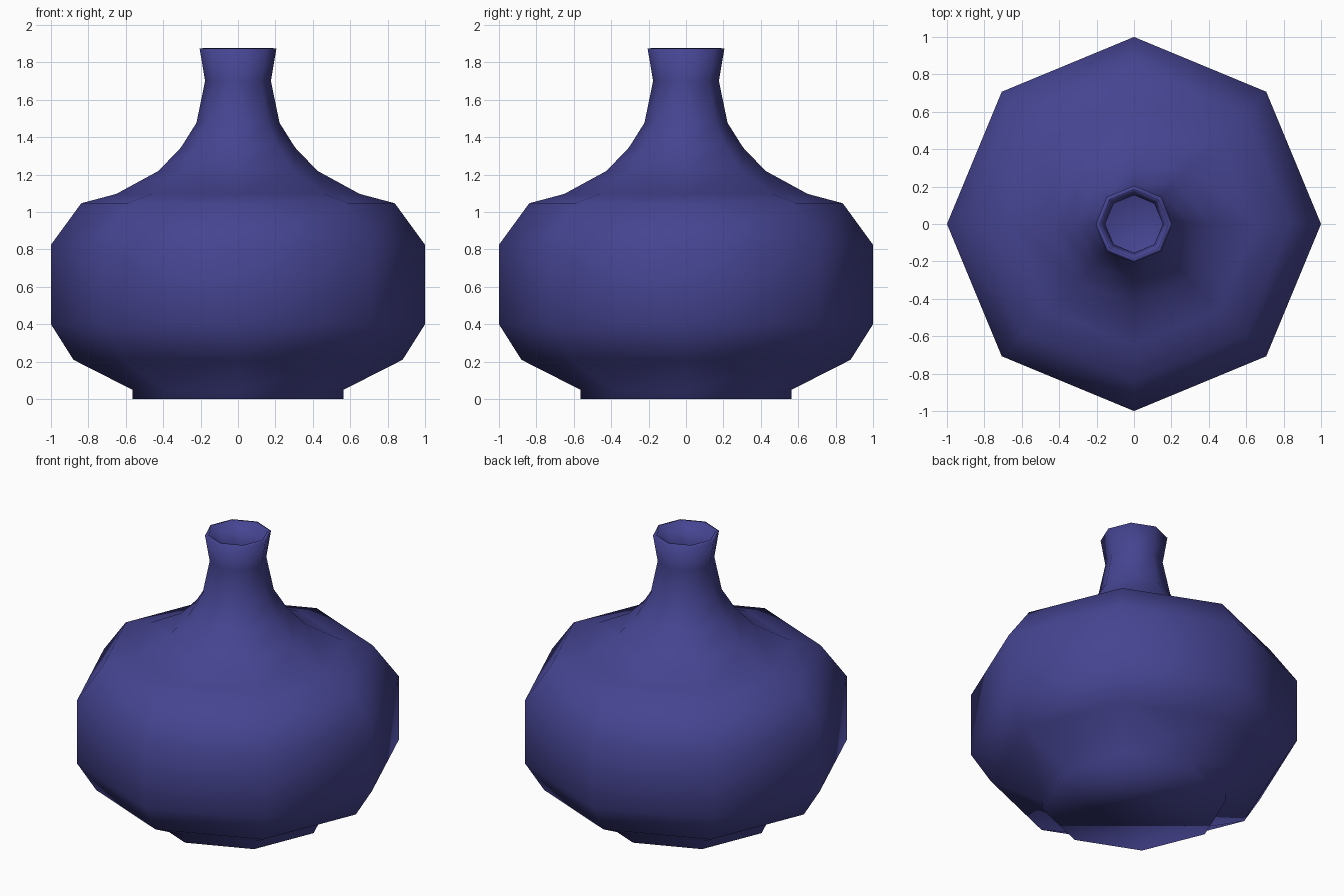
import bpy, bmesh, math

if "Cube" in bpy.data.objects:
    bpy.data.objects.remove(bpy.data.objects["Cube"])

SIDES = 8
WALL = 0.02

# Outer profile (radius, height), from foot to lip
PROFILE = [(0.565, 0.0), (0.565, 0.05), (0.88, 0.21), (1.0, 0.40), (1.0, 0.825),
           (0.838, 1.047), (0.65, 1.097), (0.425, 1.22), (0.305, 1.345),
           (0.222, 1.477), (0.176, 1.70), (0.205, 1.873)]

glaze = bpy.data.materials.new("indigo glaze")
glaze.diffuse_color = (0.060, 0.058, 0.285, 1.0)
glaze.use_nodes = True
glaze.node_tree.nodes["Principled BSDF"].inputs["Base Color"].default_value = glaze.diffuse_color


def ring(bm, radius, z):
    """One octagonal ring with a corner on +x."""
    return [bm.verts.new((radius * math.cos(2 * math.pi * i / SIDES),
                          radius * math.sin(2 * math.pi * i / SIDES), z))
            for i in range(SIDES)]


# Vase wall: rings bridged from foot to lip, closed by a flat base
bm = bmesh.new()
rings = [ring(bm, r, z) for r, z in PROFILE]
for low, high in zip(rings, rings[1:]):
    for i in range(SIDES):
        j = (i + 1) % SIDES
        bm.faces.new((low[i], low[j], high[j], high[i]))
bm.faces.new(list(reversed(rings[0])))
for face in bm.faces:
    face.smooth = True

mesh = bpy.data.meshes.new("vase")
bm.to_mesh(mesh)
bm.free()
mesh.materials.append(glaze)
vase = bpy.data.objects.new("vase", mesh)
bpy.context.collection.objects.link(vase)

# Hollow interior with an open mouth
shell = vase.modifiers.new("wall thickness", 'SOLIDIFY')
shell.thickness = WALL
shell.offset = -1
shell.use_even_offset = True
